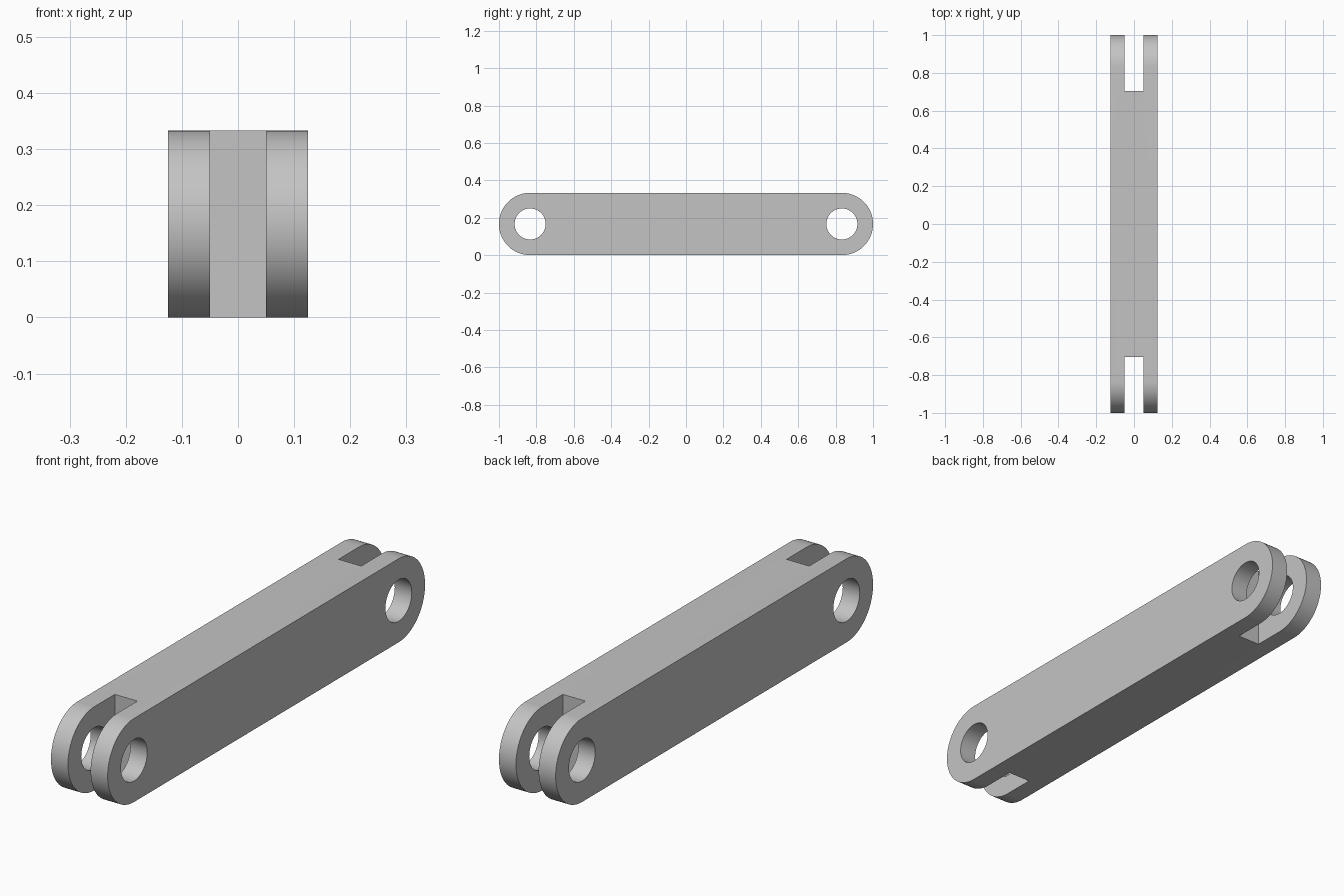
import bpy
import bmesh
from math import pi, cos, sin, radians
from mathutils import Matrix

HALF_WIDTH = 0.125
RADIUS = 1 / 6
PIN_Y = 1 - RADIUS
HOLE_RADIUS = 0.083
SLOT_HALF = 0.05
SLOT_START = 0.705
ARC_STEPS = 48

cube = bpy.data.objects.get("Cube")
if cube:
    bpy.data.objects.remove(cube, do_unlink=True)

grey = bpy.data.materials.new("plain grey")
grey.use_nodes = True
colour = (0.55, 0.55, 0.55, 1)
grey.diffuse_color = colour
grey.node_tree.nodes["Principled BSDF"].inputs["Base Color"].default_value = colour


def make_object(name, bm):
    bmesh.ops.recalc_face_normals(bm, faces=bm.faces)
    mesh = bpy.data.meshes.new(name)
    bm.to_mesh(mesh)
    bm.free()
    mesh.materials.append(grey)
    obj = bpy.data.objects.new(name, mesh)
    bpy.context.collection.objects.link(obj)
    return obj


# Bar with rounded ends: stadium profile extruded across the width
bm = bmesh.new()
outline = []
for side in (1, -1):
    for i in range(ARC_STEPS + 1):
        a = -pi / 2 + pi * i / ARC_STEPS
        outline.append(bm.verts.new((-HALF_WIDTH,
                                     side * (PIN_Y + RADIUS * cos(a)),
                                     RADIUS + side * RADIUS * sin(a))))
face = bm.faces.new(outline)
extruded = bmesh.ops.extrude_face_region(bm, geom=[face])["geom"]
bmesh.ops.translate(bm, vec=(2 * HALF_WIDTH, 0, 0),
                    verts=[v for v in extruded if isinstance(v, bmesh.types.BMVert)])
link = make_object("link_bar", bm)

# Cutters for the fork slot and pin hole at each end
cutters = []
for end, side in (("front", -1), ("back", 1)):
    bm = bmesh.new()
    depth = 1.1 - SLOT_START
    bmesh.ops.create_cube(bm, size=1, matrix=Matrix.Translation(
        (0, side * (SLOT_START + depth / 2), RADIUS))
        @ Matrix.Diagonal((2 * SLOT_HALF, depth, 1, 1)))
    cutters.append(make_object(end + "_slot_cutter", bm))

    bm = bmesh.new()
    bmesh.ops.create_cone(bm, cap_ends=True, segments=64, radius1=HOLE_RADIUS,
                          radius2=HOLE_RADIUS, depth=1,
                          matrix=Matrix.Translation((0, side * PIN_Y, RADIUS))
                          @ Matrix.Rotation(pi / 2, 4, "Y"))
    cutters.append(make_object(end + "_hole_cutter", bm))

bpy.ops.object.select_all(action="DESELECT")
link.select_set(True)
bpy.context.view_layer.objects.active = link
for cutter in cutters:
    mod = link.modifiers.new(cutter.name, "BOOLEAN")
    mod.operation = "DIFFERENCE"
    mod.solver = "EXACT"
    mod.object = cutter
    bpy.ops.object.modifier_apply(modifier=mod.name)
for cutter in cutters:
    bpy.data.objects.remove(cutter, do_unlink=True)

# Smooth curved walls, crisp edges
bpy.ops.object.shade_smooth_by_angle(angle=radians(30))
